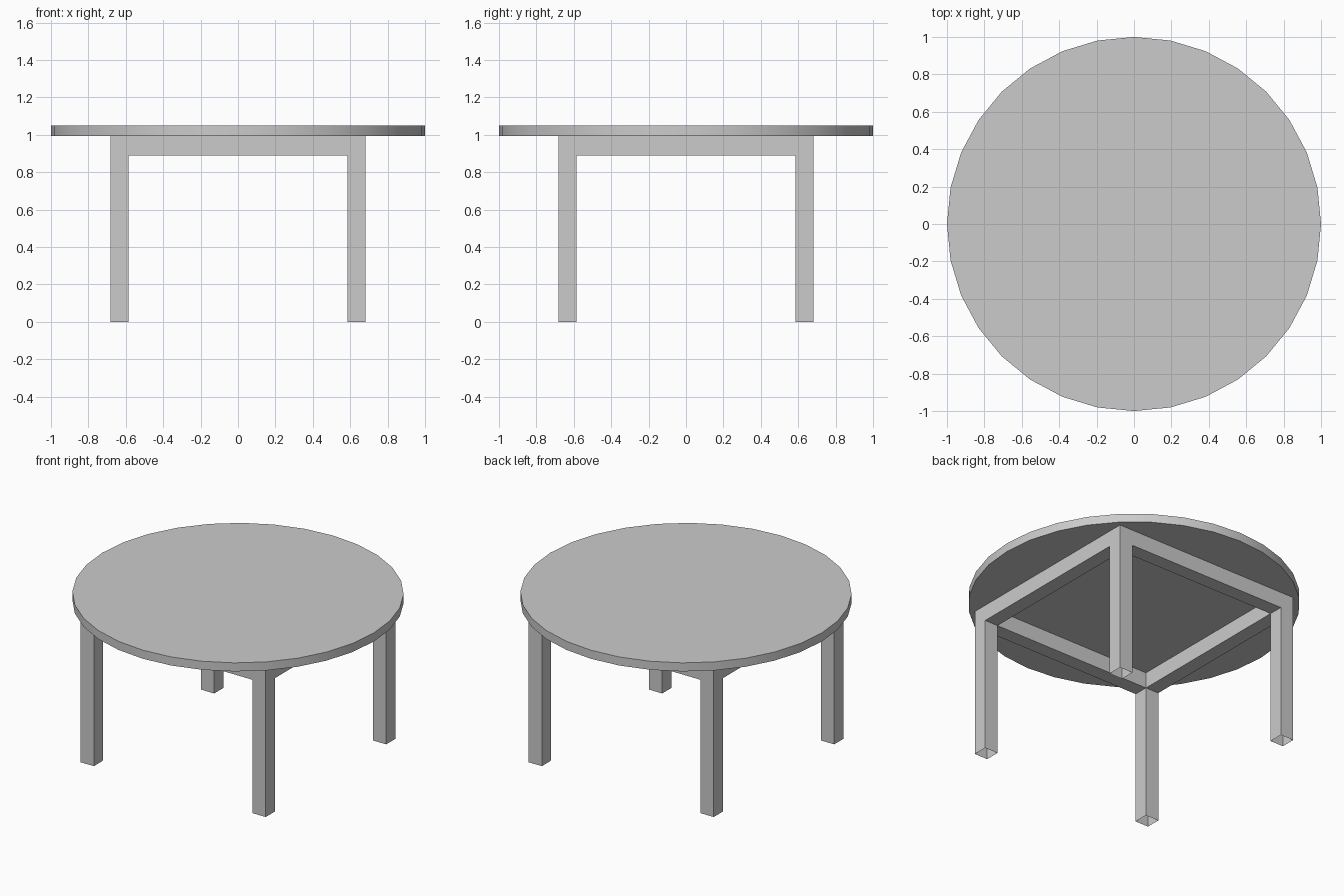
import bpy, bmesh, math

if "Cube" in bpy.data.objects:
    bpy.data.objects.remove(bpy.data.objects["Cube"])

INNER, OUTER = 0.585, 0.682      # inner and outer faces of the square frame
MID, WIDTH = (INNER + OUTER) / 2, OUTER - INNER
TOP_Z, RAIL_Z = 0.993, 0.888     # underside of table top, underside of rails


def box(name, centre, size, skip=lambda normal: False):
    """Box mesh; faces whose normal satisfies skip() are left open."""
    bm = bmesh.new()
    bmesh.ops.create_cube(bm, size=1)
    bmesh.ops.scale(bm, vec=size, verts=bm.verts)
    bm.normal_update()
    bmesh.ops.delete(bm, geom=[f for f in bm.faces if skip(f.normal)], context='FACES_ONLY')
    mesh = bpy.data.meshes.new(name)
    bm.to_mesh(mesh)
    bm.free()
    obj = bpy.data.objects.new(name, mesh)
    obj.location = centre
    bpy.context.collection.objects.link(obj)
    return obj


# Round table top
bpy.ops.mesh.primitive_cylinder_add(vertices=32, radius=1, depth=1.05 - TOP_Z,
                                    location=(0, 0, (1.05 + TOP_Z) / 2))
bpy.context.object.name = "table_top"
bpy.ops.object.shade_smooth_by_angle(angle=math.radians(30))

# Four square legs, open at the foot
for sx, side in ((-1, "left"), (1, "right")):
    for sy, end in ((-1, "front"), (1, "back")):
        box(f"{end}_{side}_leg", (sx * MID, sy * MID, TOP_Z / 2),
            (WIDTH, WIDTH, TOP_Z), skip=lambda n: n.z < -0.5)

# Rails between the legs, flush with their faces
rail_z, rail_h = (TOP_Z + RAIL_Z) / 2, TOP_Z - RAIL_Z
for s, fb, lr in ((-1, "front", "left"), (1, "back", "right")):
    box(f"{fb}_rail", (0, s * MID, rail_z), (2 * INNER, WIDTH, rail_h),
        skip=lambda n: abs(n.x) > 0.5)
    box(f"{lr}_rail", (s * MID, 0, rail_z), (WIDTH, 2 * INNER, rail_h),
        skip=lambda n: abs(n.y) > 0.5)
